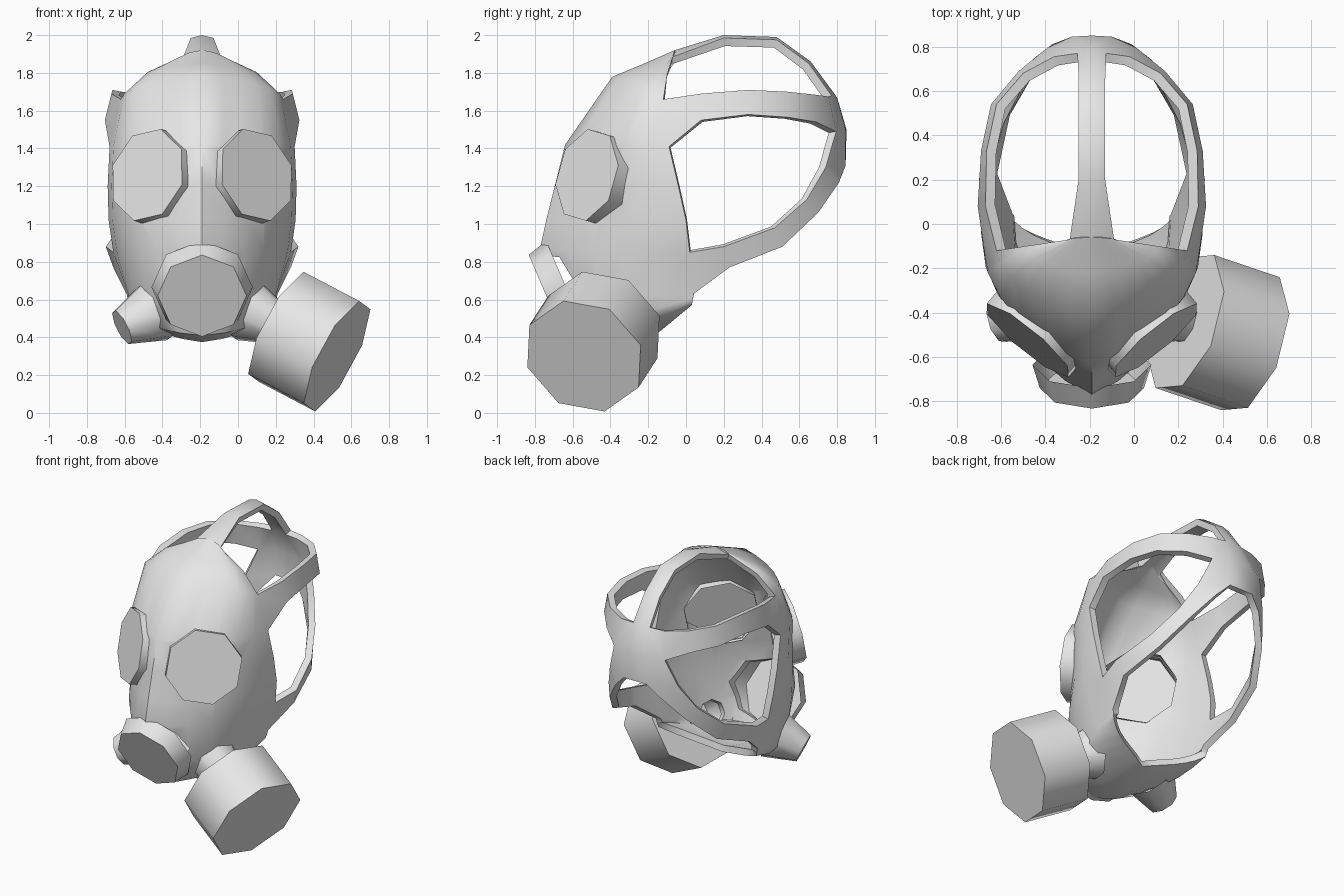
import bpy, bmesh, math
from mathutils import Vector

if "Cube" in bpy.data.objects:
    bpy.data.objects.remove(bpy.data.objects["Cube"])

CX = -0.19  # symmetry plane of the mask
grey = bpy.data.materials.new("grey_rubber")
grey.diffuse_color = (0.8, 0.8, 0.8, 1)
grey.use_nodes = True
grey.node_tree.nodes["Principled BSDF"].inputs["Base Color"].default_value = grey.diffuse_color


def shade(ob, mods=()):
    """Apply modifiers, then smooth the object while keeping its edges sharp."""
    bpy.ops.object.select_all(action='DESELECT')
    ob.select_set(True)
    bpy.context.view_layer.objects.active = ob
    for kind, props in mods:
        m = ob.modifiers.new(kind.title(), kind)
        for k, v in props.items():
            setattr(m, k, v)
        bpy.ops.object.modifier_apply(modifier=m.name)
    bpy.ops.object.shade_smooth_by_angle(angle=math.radians(50))


def finish(name, bm, mods=()):
    me = bpy.data.meshes.new(name)
    bm.to_mesh(me)
    bm.free()
    ob = bpy.data.objects.new(name, me)
    bpy.context.collection.objects.link(ob)
    me.materials.append(grey)
    shade(ob, mods)
    ob.location.x = CX
    return ob


def frustum(name, p0, p1, r0, r1, ref, side=1, axis=None, base=True):
    """Eight-sided tube from p0 to p1, one corner along ref, rings square to axis."""
    flip = lambda p: Vector((p[0] * side, p[1], p[2]))
    p0, p1, ref = flip(p0), flip(p1), flip(ref)
    axis = flip(axis) if axis else (p1 - p0).normalized()
    u = (ref - axis * ref.dot(axis)).normalized()
    v = axis.cross(u)
    bm = bmesh.new()
    rings = []
    for p, r in ((p0, r0), (p1, r1)):
        rings.append([bm.verts.new(p + r * (u * math.cos(i * math.pi / 4) + v * math.sin(i * math.pi / 4)))
                      for i in range(8)])
    for i in range(8):
        j = (i + 1) % 8
        bm.faces.new((rings[0][i], rings[0][j], rings[1][j], rings[1][i]))
    if base:
        bm.faces.new(rings[0][::-1])
    bm.faces.new(rings[1])
    bmesh.ops.recalc_face_normals(bm, faces=bm.faces)
    return finish(name, bm)


# --- Mask shell: right half, mirrored and thickened ---
bm = bmesh.new()


def face(*pts):
    bm.faces.new([bm.verts.new(p) for p in pts])


def strip(pairs):
    for (a, b), (c, d) in zip(pairs, pairs[1:]):
        face(a, b, d, c)


# face rows: centre (y, z), rear edge (x, y, z), curve (front width, setback, side width)
POINTED, BLUNT = (.46, .19, 1), (.66, .08, 1)
rows = [
    ((-.14, .43), (.385, .03, .57), (.36, .33, .75)),
    ((-.42, .375), (.39, .035, .59), (.55, .1, 1)),
    ((-.62, .41), (.395, .038, .61), BLUNT),
    ((-.71, .60), (.40, .04, .63), BLUNT),
    ((-.775, .86), (.47, .02, .85), (.52, .13, 1)),
    ((-.74, 1.02), (.495, 0, 1.02), POINTED),
    ((-.69, 1.22), (.50, -.04, 1.20), POINTED),
    ((-.64, 1.42), (.49, -.09, 1.41), POINTED),
    ((-.39, 1.78), (.43, -.12, 1.66), (.5, .17, 1)),
    ((-.22, 1.85), (.30, -.10, 1.79), (.5, .17, 1)),
    ((-.06, 1.92), (.10, -.07, 1.885), (.5, .17, 1)),
]
N = 6


def row_points(c, e, curve):
    a, d = Vector((0, *c)), Vector(e)
    b, k = a.lerp(d, curve[1]), a.lerp(d, .5)
    b.x, k.x = curve[0] * d.x, curve[2] * d.x
    out = []
    for i in range(N + 1):
        t = i / N
        s = 1 - t
        out.append(s**3 * a + 3 * s * s * t * b + 3 * s * t * t * k + t**3 * d)
    return out


grid = [row_points(*r) for r in rows]
for r0, r1 in zip(grid, grid[1:]):
    strip(list(zip(r0, r1)))

# temple strap
knot = (.065, .77, 1.68)
side_knot = (.17, .755, 1.675)
corner = (.20, .795, 1.49)
nape = (.09, .845, 1.31)
strip([((.43, -.12, 1.66), (.49, -.09, 1.41)),
       ((.48, .08, 1.69), (.515, .08, 1.55)),
       ((.475, .33, 1.71), (.50, .33, 1.58)),
       ((.43, .54, 1.70), (.455, .54, 1.565)),
       ((.31, .68, 1.685), (.33, .69, 1.54)),
       (side_knot, corner)])
# jaw strap
strip([((.47, .02, .85), (.40, .04, .63)),
       ((.51, .20, .88), (.47, .23, .77)),
       ((.44, .47, .98), (.41, .51, .88)),
       ((.35, .64, 1.13), (.30, .70, 1.06)),
       ((.27, .74, 1.30), (.18, .81, 1.22)),
       (corner, nape)])
# crown strap
strip([((0, -.06, 1.92), (.10, -.07, 1.885)),
       ((0, .20, 2.0), (.06, .20, 1.985)),
       ((0, .48, 1.99), (.06, .48, 1.975)),
       ((0, .66, 1.86), (.06, .65, 1.85)),
       ((0, .80, 1.67), knot)])
# rear pad joining the straps
mid = (.09, .845, 1.5)
face(knot, side_knot, corner, mid)
face(mid, corner, nape)
strip([((0, .80, 1.67), knot), ((0, .85, 1.5), mid), ((0, .845, 1.31), nape)])

bmesh.ops.remove_doubles(bm, verts=bm.verts, dist=.002)
bmesh.ops.recalc_face_normals(bm, faces=bm.faces)
front = min(bm.faces, key=lambda f: f.calc_center_median().y)
if front.normal.y > 0:
    bmesh.ops.reverse_faces(bm, faces=bm.faces)
shell = finish("mask_shell", bm, [
    ('MIRROR', {}),
    ('SOLIDIFY', {"thickness": .045, "offset": -1}),
])

# --- Snout with its flat front disc ---
snout_c, snout_n, up = Vector((0, -.74, .62)), Vector((0, -.9, -.43)), (0, -.43, .9)
frustum("snout", (0, -.635, .665), snout_c, .268, .235, up, base=False)
cutters = [frustum("snout_cutter", snout_c - snout_n * .25, snout_c + snout_n * .1, .22, .22, up)]

# --- Eye lenses and cheek ports, both sides ---
lens_n = Vector((.63, -.755, .2)).normalized()
lens_c = Vector((.29, -.525, 1.26))
lens_up = (-.08, .015, .24)
axis = Vector((.855, -.295, -.43)).normalized()
port_c = Vector((.42, -.44, .455))
ref = (.18, .13, .24)
for side, tag in ((1, "right"), (-1, "left")):
    frustum("lens_" + tag, lens_c - lens_n * .12, lens_c, .253, .253, lens_up, side, base=False)
    frustum("cheek_port_" + tag, (.245, -.36, .54), port_c + axis * .005, .175, .1, ref, side,
            axis, base=False)
    cutters += [
        frustum("lens_cutter", lens_c - lens_n * .22, lens_c + lens_n * .1, .248, .248, lens_up, side),
        frustum("port_cutter", port_c - axis * .28, port_c, .095, .095, ref, side)]

# --- Openings in the shell behind the lenses, snout and ports ---
bpy.context.view_layer.update()
shade(shell, [('BOOLEAN', {"object": c, "operation": 'DIFFERENCE', "solver": 'EXACT'}) for c in cutters])
for c in cutters:
    bpy.data.objects.remove(c)

# --- Filter canister on the right port ---
frustum("filter_canister", port_c, (.715, -.54, .30), .333, .333, ref)
